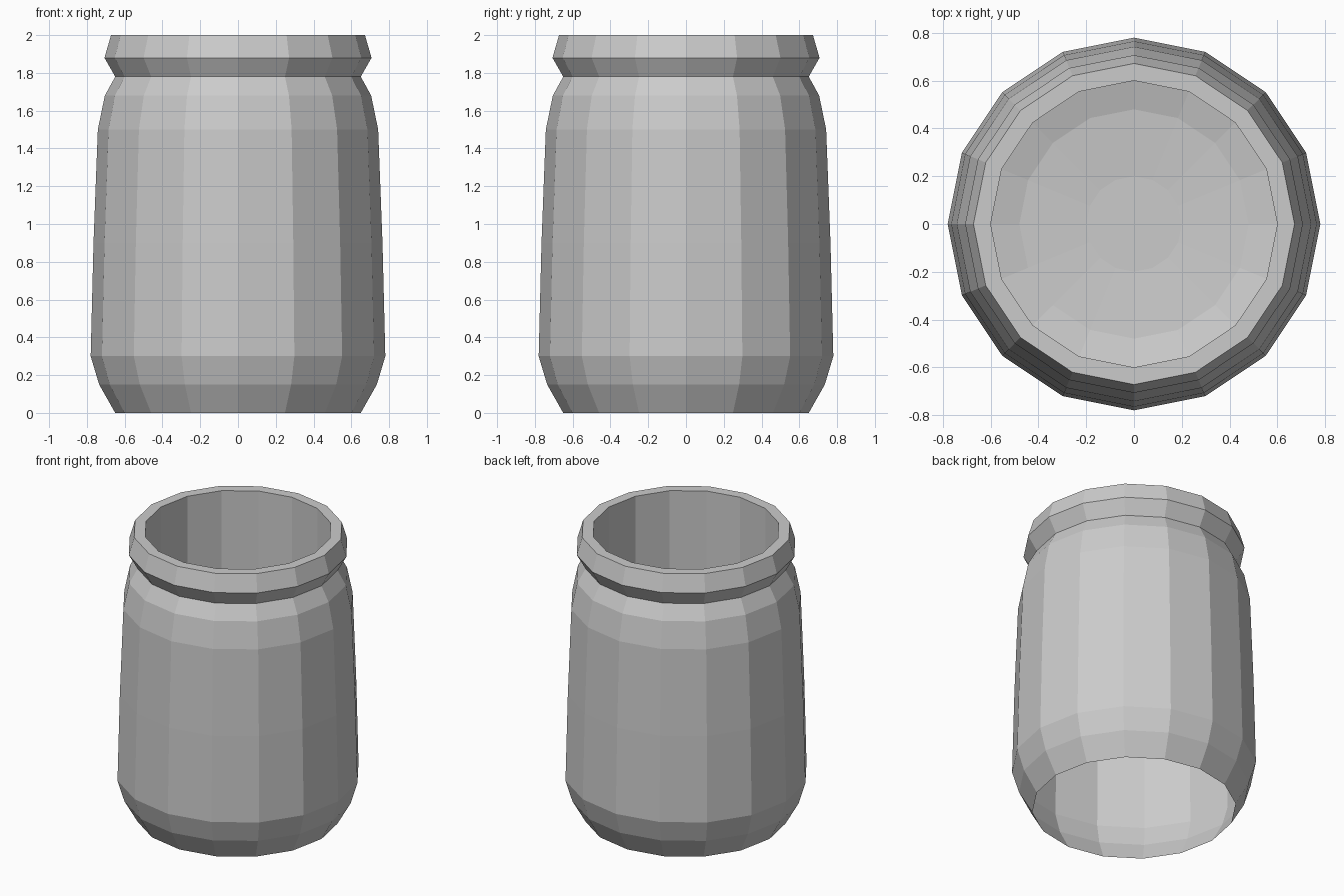
import bpy, bmesh
from math import cos, sin, tau

if "Cube" in bpy.data.objects:
    bpy.data.objects.remove(bpy.data.objects["Cube"])

SIDES = 16


def lathe(name, profile):
    """Revolve (radius, z) points around z; a zero radius closes with a fan."""
    bm = bmesh.new()
    rings = []
    for r, z in profile:
        if r == 0:
            rings.append([bm.verts.new((0, 0, z))] * SIDES)
        else:
            rings.append([bm.verts.new((r * cos(tau * i / SIDES), r * sin(tau * i / SIDES), z))
                          for i in range(SIDES)])
    for a, b in zip(rings, rings[1:]):
        for i in range(SIDES):
            j = (i + 1) % SIDES
            corners = list(dict.fromkeys((a[i], a[j], b[j], b[i])))
            bm.faces.new(corners)
    mesh = bpy.data.meshes.new(name)
    bm.to_mesh(mesh)
    bm.free()
    obj = bpy.data.objects.new(name, mesh)
    bpy.context.collection.objects.link(obj)
    return obj


# Jar: open-bottomed outer skin, flared lip, straight inner wall and shallow inner floor
lathe("jar", [
    (0.65, 0.0), (0.735, 0.15), (0.78, 0.30), (0.765, 0.90), (0.742, 1.50),
    (0.705, 1.68), (0.65, 1.78), (0.707, 1.88), (0.672, 2.0),
    (0.60, 2.0), (0.60, 1.00), (0.48, 0.97), (0.20, 0.95), (0, 0.95),
])
